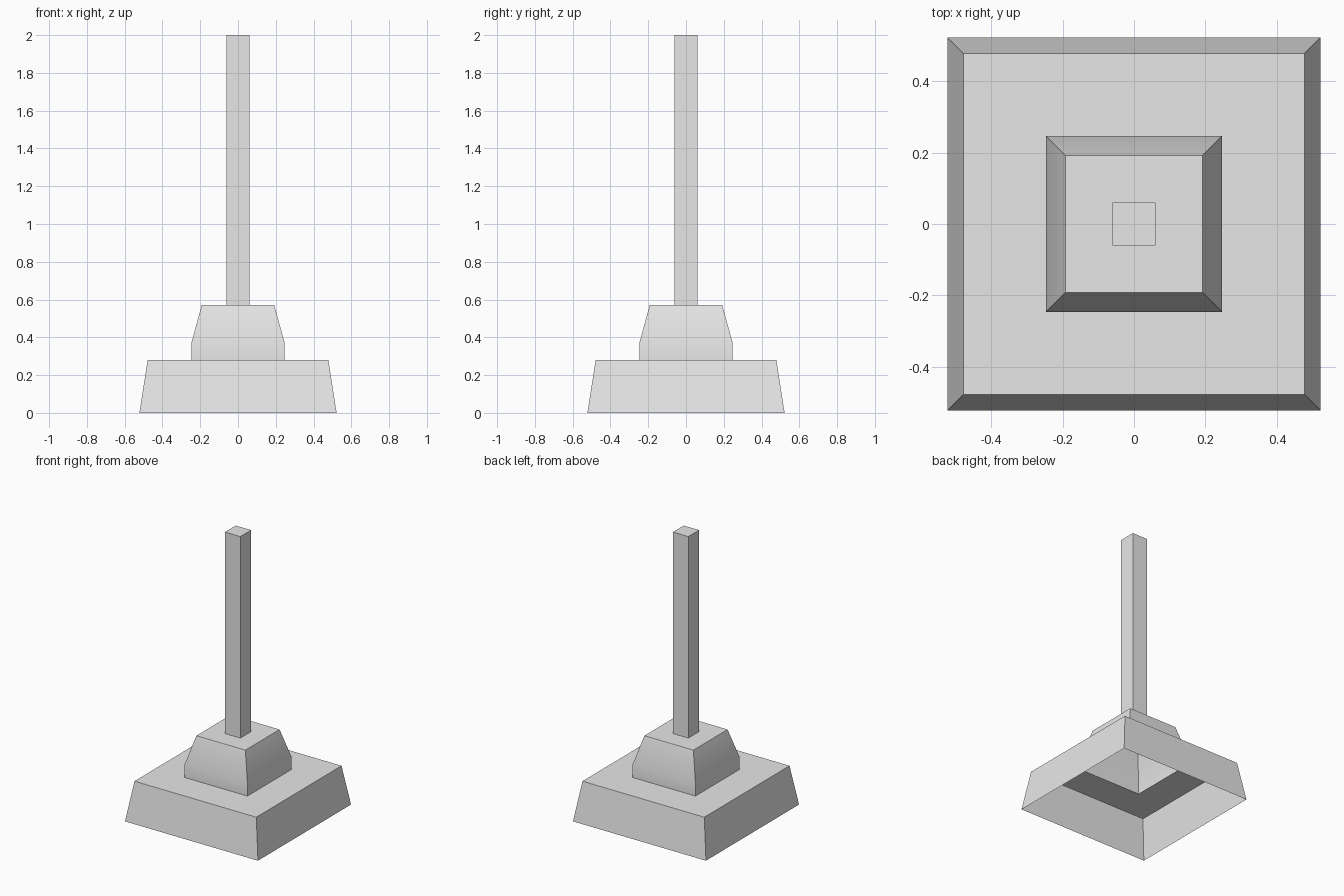
import bpy
import bmesh

cube = bpy.data.objects.get("Cube")
if cube:
    bpy.data.objects.remove(cube, do_unlink=True)

# Single plain grey
grey = bpy.data.materials.new("light grey")
grey.use_nodes = True
colour = (0.8, 0.8, 0.8, 1)
grey.diffuse_color = colour
grey.node_tree.nodes["Principled BSDF"].inputs["Base Color"].default_value = colour


def square_shell(name, profile, capped=False):
    """Open square shell through (half width, height) rings, from bottom to top."""
    bm = bmesh.new()
    rings = [[bm.verts.new((sx * r, sy * r, z))
              for sx, sy in ((-1, -1), (1, -1), (1, 1), (-1, 1))]
             for r, z in profile]
    for low, high in zip(rings, rings[1:]):
        for i in range(4):
            j = (i + 1) % 4
            bm.faces.new((low[i], low[j], high[j], high[i]))
    if capped:
        bm.faces.new(rings[-1])
    mesh = bpy.data.meshes.new(name)
    bm.to_mesh(mesh)
    bm.free()
    mesh.materials.append(grey)
    obj = bpy.data.objects.new(name, mesh)
    bpy.context.collection.objects.link(obj)
    bpy.ops.object.select_all(action='DESELECT')
    obj.select_set(True)
    bpy.context.view_layer.objects.active = obj
    bpy.ops.object.shade_smooth_by_angle()
    return obj


POST, COLLAR = 0.06, 0.247
BASE_TOP, COLLAR_TOP = 0.28, 0.57

# Hollow tapered base, its top open under the collar
square_shell("base", [(0.522, 0), (0.478, BASE_TOP), (COLLAR, BASE_TOP)])

# Hollow collar with a softly bent taper
square_shell("collar", [(COLLAR, BASE_TOP), (COLLAR, 0.37),
                        (0.192, COLLAR_TOP), (POST, COLLAR_TOP)])

# Tall square post, closed on top
square_shell("post", [(POST, COLLAR_TOP), (POST, 2)], capped=True)
